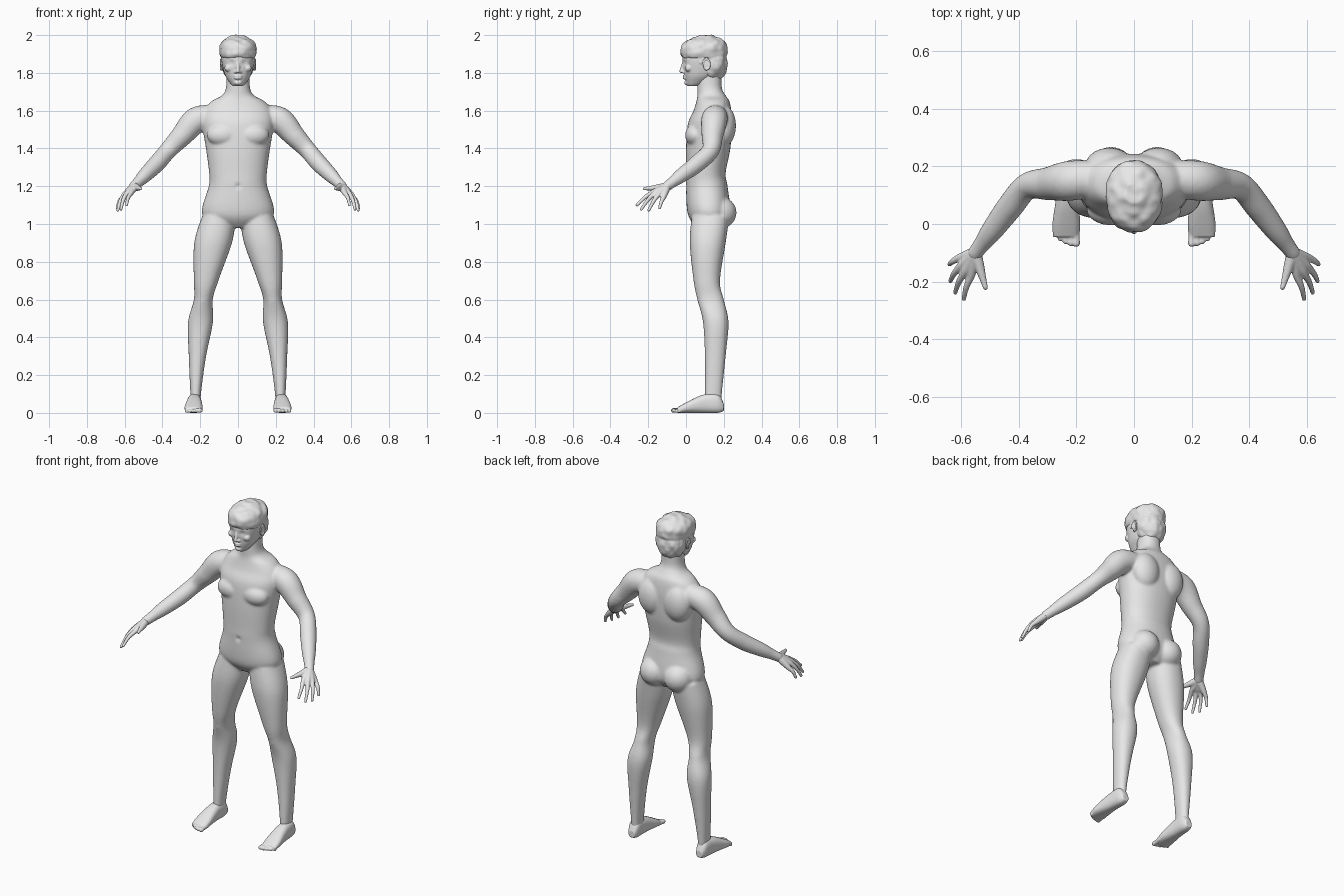
import bpy
import bmesh
from math import cos, sin, pi, copysign, exp
from mathutils import Matrix, Vector, noise

default_cube = bpy.data.objects.get("Cube")
if default_cube:
    bpy.data.objects.remove(default_cube, do_unlink=True)

# One plain grey for the whole figure
grey = bpy.data.materials.new("plain_grey")
grey.use_nodes = True
grey.diffuse_color = (.8, .8, .8, 1)
shader = next(node for node in grey.node_tree.nodes if node.type == 'BSDF_PRINCIPLED')
shader.inputs["Base Color"].default_value = grey.diffuse_color


def smooth_rows(rows, steps):
    """Pass a smooth spline through rows of numbers."""
    padded = [rows[0], *rows, rows[-1]]
    result = []
    for before, start, end, after in zip(padded, padded[1:], padded[2:], padded[3:]):
        for step in range(steps):
            t = step / steps
            result.append([
                q + t / 2 * (r - p + t * (2 * p - 5 * q + 4 * r - s + t * (3 * (q - r) + s - p)))
                for p, q, r, s in zip(before, start, end, after)])
    result.append(list(rows[-1]))
    return result


def ring(at, half, low, high):
    """Cross-section: place along the axis, half width, lower and upper edge."""
    return at, half, low, high


def middle_line(at):
    return 0


def loft(bm, *sections, lengthwise=False, centre=middle_line, power=2.2, sides=36):
    """Skin rounded sections, stacked upwards or running lengthwise."""
    rings = []
    for at, half, low, high in smooth_rows(sections, 6):
        points = []
        for i in range(sides):
            angle = 2 * pi * i / sides
            u, v = (copysign(abs(w) ** (2 / power), w) for w in (cos(angle), sin(angle)))
            x = centre(at) + half * u
            depth = (low + high) / 2 + (high - low) / 2 * v
            points.append(bm.verts.new((x, at, depth) if lengthwise else (x, depth, at)))
        rings.append(points)
    for lower, upper in zip(rings, rings[1:]):
        for i in range(sides):
            j = (i + 1) % sides
            bm.faces.new((lower[i], lower[j], upper[j], upper[i]))
    bm.faces.new(rings[0])
    bm.faces.new(rings[-1])


def blob(bm, centre, size):
    matrix = Matrix.LocRotScale(Vector(centre), None, Vector(size))
    bmesh.ops.create_icosphere(bm, subdivisions=3, radius=1, matrix=matrix)


def limb(bm, joints, radii):
    """Rounded limb through joints with a radius at each."""
    rows = [(*joint, radius) for joint, radius in zip(joints, radii)]
    for *place, radius in smooth_rows(rows, 10):
        blob(bm, place, (radius, radius, radius))


def flip(bm, verts):
    bmesh.ops.scale(bm, vec=(-1, 1, 1), verts=verts)


def mirror_all(bm):
    copy = bmesh.ops.duplicate(bm, geom=bm.verts[:] + bm.edges[:] + bm.faces[:])
    flip(bm, [item for item in copy["geom"] if isinstance(item, bmesh.types.BMVert)])


def finish(bm, name, voxel, rounds, dents=(), lumps=0):
    """Fuse the pieces into one smooth skin, then press in dents and add lumps."""
    bmesh.ops.recalc_face_normals(bm, faces=bm.faces[:])
    mesh = bpy.data.meshes.new(name)
    bm.to_mesh(mesh)
    obj = bpy.data.objects.new(name, mesh)
    bpy.context.collection.objects.link(obj)
    remesh = obj.modifiers.new("fuse", 'REMESH')
    remesh.mode = 'VOXEL'
    remesh.voxel_size = voxel
    soften = obj.modifiers.new("soften", 'SMOOTH')
    soften.iterations = rounds
    graph = bpy.context.evaluated_depsgraph_get()
    skin = bpy.data.meshes.new_from_object(obj.evaluated_get(graph))
    obj.modifiers.clear()
    obj.data = skin
    bpy.data.meshes.remove(mesh)
    skin.name = name
    normals = [vert.normal.copy() for vert in skin.vertices]
    for vert, normal in zip(skin.vertices, normals):
        for spot, radius in dents:
            distance = (vert.co - Vector(spot)).length / radius
            vert.co.y += radius / 2 * exp(-distance * distance)
        vert.co += normal * lumps * noise.noise(vert.co * 28)
    skin.materials.clear()
    skin.materials.append(grey)
    skin.shade_smooth()


def finish_pair(bm, name, voxel, rounds):
    for side in ("left", "right"):
        finish(bm, side + "_" + name, voxel, rounds)
        flip(bm, bm.verts[:])


def leg_line(height):
    """The legs spread outwards towards the ground."""
    return .225 - .115 * height * height


def foot_line(y):
    """The feet turn out slightly towards the toes."""
    return .235 - .04 * y


# Legs
body = bmesh.new()
loft(body,
     ring(at=1.04, half=.09, low=.03, high=.23),
     ring(at=.9, half=.1, low=.02, high=.21),
     ring(at=.7, half=.065, low=.04, high=.18),
     ring(at=.6, half=.05, low=.06, high=.2),
     ring(at=.48, half=.066, low=.09, high=.225),
     ring(at=.3, half=.046, low=.1, high=.21),
     ring(at=.1, half=.028, low=.1, high=.19),
     ring(at=.05, half=.027, low=.1, high=.19), centre=leg_line)
blob(body, centre=(leg_line(.6), .09, .6), size=(.03, .03, .04))

# Arms
collar = Vector((.12, .16, 1.57))
shoulder = Vector((.22, .15, 1.55))
elbow = Vector((.37, .13, 1.39))
forearm = Vector((.43, .06, 1.32))
wrist = Vector((.55, -.1, 1.2))
limb(body,
     joints=[collar, shoulder, shoulder.lerp(elbow, .5), elbow, forearm,
             forearm.lerp(wrist, .5), forearm.lerp(wrist, .8), wrist],
     radii=[.06, .07, .058, .047, .046, .039, .03, .027])

# Chest, shoulder blades and buttocks
blob(body, centre=(.08, .05, 1.47), size=(.085, .055, .06))
blob(body, centre=(.085, .2, 1.52), size=(.085, .065, .11))
blob(body, centre=(.08, .18, 1.06), size=(.085, .088, .085))
mirror_all(body)

# Torso and neck
loft(body,
     ring(at=.98, half=.08, low=.06, high=.19),
     ring(at=1.05, half=.19, low=.01, high=.235),
     ring(at=1.2, half=.155, low=0, high=.22),
     ring(at=1.27, half=.153, low=0, high=.21),
     ring(at=1.4, half=.17, low=0, high=.235),
     ring(at=1.53, half=.19, low=.01, high=.243),
     ring(at=1.6, half=.18, low=.04, high=.24),
     ring(at=1.65, half=.14, low=.055, high=.23),
     ring(at=1.68, half=.085, low=.06, high=.21),
     ring(at=1.72, half=.064, low=.06, high=.19),
     ring(at=1.8, half=.06, low=.06, high=.19))
navel = (0, 0, 1.2)
finish(body, "body", voxel=.007, rounds=8, dents=[(navel, .014)])

# Hands: four fingers fan out from the wrist, and the thumb stands apart
hand = bmesh.new()
index_knuckle, little_knuckle = Vector((.565, -.18, 1.165)), Vector((.61, -.12, 1.14))
index_tip, little_tip = Vector((.59, -.26, 1.1)), Vector((.64, -.14, 1.085))
for finger in range(4):
    share = finger / 3
    arch = sin(pi * share)
    knuckle = index_knuckle.lerp(little_knuckle, share) + Vector((.01, -.01, .005)) * arch
    tip = index_tip.lerp(little_tip, share) + Vector((.015, -.02, -.02)) * arch
    bend = knuckle.lerp(tip, .5) + Vector((.004, 0, .006))
    limb(hand, joints=[wrist, wrist.lerp(knuckle, .6), knuckle, bend, tip],
         radii=[.022, .018, .0135, .0105, .008])
thumb_base, thumb_tip = Vector((.537, -.145, 1.193)), Vector((.515, -.22, 1.187))
limb(hand, joints=[wrist, thumb_base, thumb_base.lerp(thumb_tip, .6), thumb_tip],
     radii=[.022, .018, .012, .009])
finish_pair(hand, "hand", voxel=.004, rounds=3)

# Feet
foot = bmesh.new()
loft(foot,
     ring(at=.2, half=.02, low=.01, high=.05),
     ring(at=.17, half=.033, low=0, high=.1),
     ring(at=.11, half=.037, low=0, high=.1),
     ring(at=.06, half=.042, low=0, high=.085),
     ring(at=0, half=.048, low=0, high=.055),
     ring(at=-.045, half=.044, low=0, high=.03),
     lengthwise=True, centre=foot_line, power=2.5)
for toe in range(5):
    share = toe / 4
    x, radius = .2 + .073 * share, .013 - .004 * share
    root = Vector((x, -.015, .018))
    end = Vector((x, -.067 + .03 * share * share, radius))
    limb(foot, joints=[root, root.lerp(end, .6), end], radii=[radius, radius * .9, radius])
finish_pair(foot, "foot", voxel=.004, rounds=3)

# Head: brows, nostrils and cheekbones, then nose, lips, chin and skull
head = bmesh.new()
limb(head, joints=[(.014, -.004, 1.872), (.035, 0, 1.876), (.055, .014, 1.868)],
     radii=[.009, .009, .009])
blob(head, centre=(.012, -.014, 1.805), size=(.009, .01, .008))
blob(head, centre=(.05, .014, 1.825), size=(.022, .02, .02))
mirror_all(head)
limb(head, joints=[(0, -.008, 1.865), (0, -.025, 1.809)], radii=[.009, .0105])
for lip_height in (1.784, 1.772):
    blob(head, centre=(0, -.006, lip_height), size=(.022, .012, .006))
blob(head, centre=(0, .008, 1.748), size=(.022, .017, .014))
loft(head,
     ring(at=1.73, half=.026, low=.01, high=.06),
     ring(at=1.75, half=.045, low=0, high=.11),
     ring(at=1.8, half=.073, low=-.01, high=.17),
     ring(at=1.9, half=.087, low=-.015, high=.2),
     ring(at=1.98, half=.04, low=.05, high=.15))
sockets = [((side * .032, -.006, 1.853), .016) for side in (-1, 1)]
finish(head, "head", voxel=.004, rounds=3, dents=sockets)

# Eyes
eye = bmesh.new()
blob(eye, centre=(.032, .009, 1.853), size=(.015, .013, .008))
finish_pair(eye, "eye", voxel=.002, rounds=1)

# Ears: a thin plate with a raised rim running round to the lobe
ear = bmesh.new()
blob(ear, centre=(.084, .108, 1.842), size=(.008, .018, .03))
turns = [pi * (1 - step / 4) for step in range(7)]
limb(ear, joints=[(.09, .108 + .018 * cos(turn), 1.845 + .028 * sin(turn)) for turn in turns],
     radii=[.005 for turn in turns])
finish_pair(ear, "ear", voxel=.003, rounds=2)

# Hair: sideburns, back of the head and a cap with a fringe
hair = bmesh.new()
blob(hair, centre=(.077, .078, 1.872), size=(.012, .018, .03))
mirror_all(hair)
blob(hair, centre=(0, .14, 1.85), size=(.09, .08, .1))
loft(hair,
     ring(at=1.88, half=.092, low=-.02, high=.21),
     ring(at=1.91, half=.098, low=-.03, high=.22),
     ring(at=1.96, half=.088, low=-.01, high=.21),
     ring(at=2, half=.03, low=.07, high=.14))
finish(hair, "hair", voxel=.005, rounds=3, lumps=.006)
